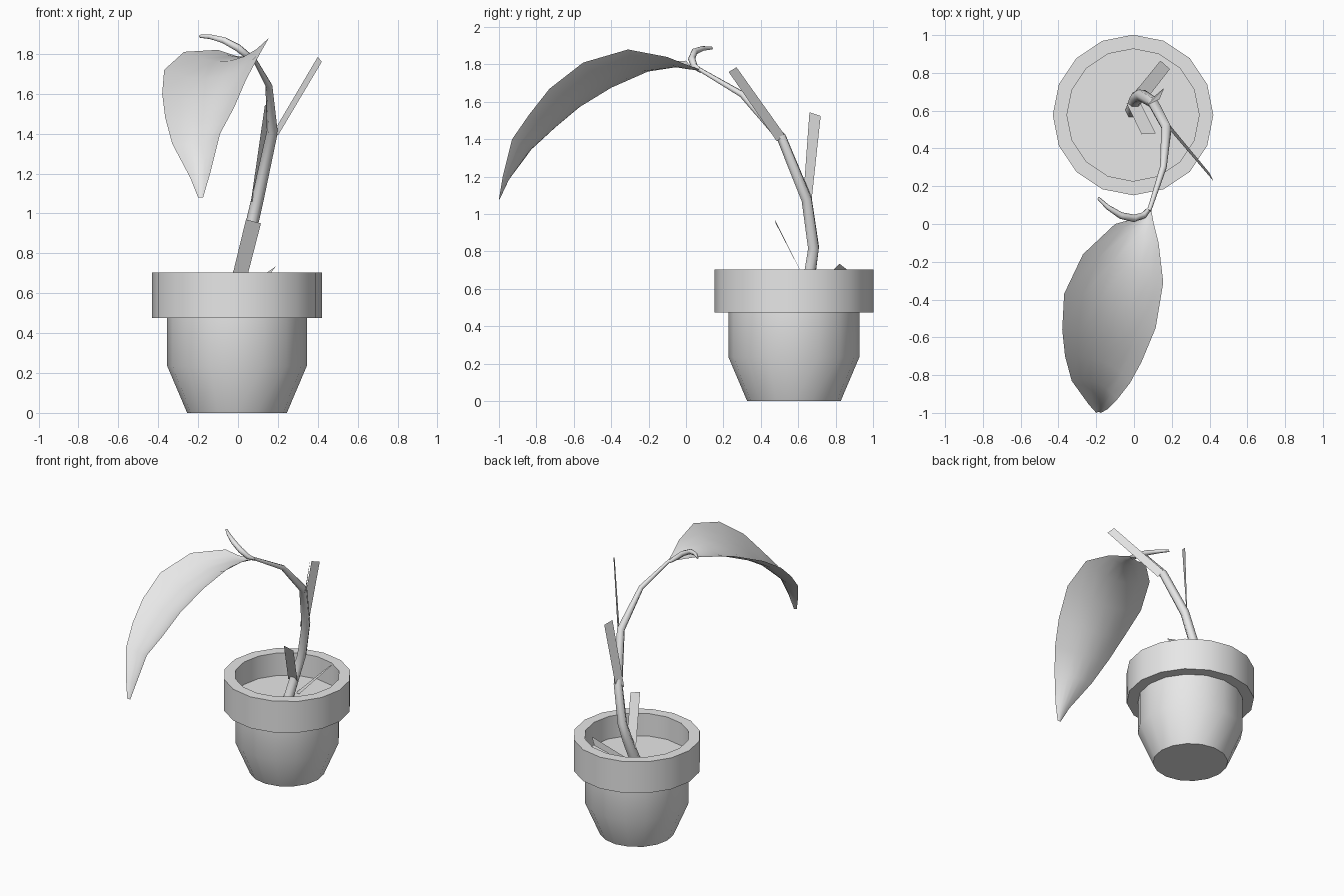
import bpy
import bmesh
import math
from mathutils import Vector

cube = bpy.data.objects.get("Cube")
if cube:
    bpy.data.objects.remove(cube, do_unlink=True)

# One plain grey for everything
grey = bpy.data.materials.new("plain_grey")
grey.use_nodes = True
grey.diffuse_color = (0.8, 0.8, 0.8, 1)
grey.node_tree.nodes["Principled BSDF"].inputs["Base Color"].default_value = grey.diffuse_color


def finish(name, bm, smooth_angle=None):
    """Turn a bmesh into a named object, optionally smooth-shaded."""
    mesh = bpy.data.meshes.new(name)
    bm.to_mesh(mesh)
    bm.free()
    mesh.materials.append(grey)
    obj = bpy.data.objects.new(name, mesh)
    bpy.context.collection.objects.link(obj)
    if smooth_angle:
        bpy.ops.object.select_all(action='DESELECT')
        obj.select_set(True)
        bpy.context.view_layer.objects.active = obj
        bpy.ops.object.shade_smooth_by_angle(angle=math.radians(smooth_angle))
    return obj


def lathe(name, profile, centre, sides, smooth_angle):
    """Revolve a radius/height profile around a vertical axis."""
    bm = bmesh.new()
    verts = [bm.verts.new((r, 0, z)) for r, z in profile]
    edges = [bm.edges.new(pair) for pair in zip(verts, verts[1:])]
    bmesh.ops.spin(bm, geom=verts + edges, cent=(0, 0, 0), axis=(0, 0, 1),
                   angle=math.tau, steps=sides)
    bmesh.ops.remove_doubles(bm, verts=bm.verts[:], dist=0.0005)
    bmesh.ops.recalc_face_normals(bm, faces=bm.faces[:])
    bmesh.ops.translate(bm, verts=bm.verts[:], vec=centre)
    return finish(name, bm, smooth_angle)


def tube(name, path, sides=6):
    """Sweep a tapering ring along (x, y, z, radius) points and cap the ends."""
    bm = bmesh.new()
    points = [Vector(p[:3]) for p in path]
    rings = []
    side = Vector((1, 0, 0))
    for i, point in enumerate(points):
        before, after = points[max(i - 1, 0)], points[min(i + 1, len(points) - 1)]
        along = (after - before).normalized()
        side = (side - along * side.dot(along)).normalized()
        up = along.cross(side)
        turns = [math.tau * k / sides for k in range(sides)]
        rings.append([bm.verts.new(point + path[i][3] * (side * math.cos(t) + up * math.sin(t)))
                      for t in turns])
    for low, high in zip(rings, rings[1:]):
        for k in range(sides):
            n = (k + 1) % sides
            bm.faces.new((low[k], low[n], high[n], high[k]))
    bm.faces.new(rings[0][::-1])
    bm.faces.new(rings[-1])
    bmesh.ops.recalc_face_normals(bm, faces=bm.faces[:])
    return finish(name, bm, 65)


def cupped_leaf(name, stations, sag, columns=6):
    """Loft between right and left edge points, dipping along the middle."""
    bm = bmesh.new()
    pairs = [(Vector(r), Vector(l)) for r, l in stations]
    mids = [(r + l) / 2 for r, l in pairs]
    rows = []
    for i, (right, left) in enumerate(pairs):
        across = left - right
        along = mids[min(i + 1, len(mids) - 1)] - mids[max(i - 1, 0)]
        down = across.cross(along).normalized()
        if down.z > 0:
            down.negate()
        row = []
        for c in range(columns + 1):
            u = c / columns
            dip = 4 * u * (1 - u) * sag * across.length
            row.append(bm.verts.new(right + across * u + down * dip))
        rows.append(row)
    for a, b in zip(rows, rows[1:]):
        for c in range(columns):
            bm.faces.new((a[c], a[c + 1], b[c + 1], b[c]))
    bmesh.ops.recalc_face_normals(bm, faces=bm.faces[:])
    if sum(f.normal.z for f in bm.faces) < 0:
        bmesh.ops.reverse_faces(bm, faces=bm.faces[:])
    return finish(name, bm, 60)


# Pot with a thick rim and a recessed soil floor
lathe("pot", [(0, 0), (0.25, 0), (0.35, 0.235), (0.35, 0.475), (0.425, 0.475),
              (0.425, 0.705), (0.35, 0.705), (0.35, 0.54), (0, 0.54)],
      (-0.005, 0.577, 0), 16, 22.8)

# Arching main stem
tube("stem", [(-0.01, 0.595, 0.52, 0.038), (0.01, 0.665, 0.7, 0.035),
              (0.04, 0.682, 0.82, 0.033), (0.1, 0.645, 1.08, 0.031),
              (0.172, 0.51, 1.41, 0.028), (0.155, 0.3, 1.64, 0.018),
              (0.08, 0.07, 1.775, 0.011)])

# Curled shoot at the stem's end
tube("curled_shoot", [(0.08, 0.08, 1.765, 0.012), (0.05, 0.045, 1.79, 0.018),
                      (0, 0.03, 1.83, 0.02), (-0.07, 0.045, 1.868, 0.018),
                      (-0.14, 0.09, 1.886, 0.013), (-0.19, 0.138, 1.888, 0.008)])

# Large drooping leaf
cupped_leaf("large_leaf", [
    ((0.09, 0.08, 1.77), (0.07, 0.07, 1.77)),
    ((0.105, 0, 1.8), (-0.01, 0.025, 1.79)),
    ((0.13, -0.1, 1.84), (-0.1, 0, 1.82)),
    ((0.155, -0.31, 1.88), (-0.27, -0.16, 1.81)),
    ((0.115, -0.55, 1.81), (-0.37, -0.37, 1.72)),
    ((0.04, -0.73, 1.67), (-0.38, -0.56, 1.6)),
    ((-0.02, -0.84, 1.53), (-0.365, -0.7, 1.48)),
    ((-0.09, -0.93, 1.4), (-0.33, -0.83, 1.35)),
    ((-0.14, -0.98, 1.2), (-0.24, -0.955, 1.18)),
    ((-0.175, -1, 1.08), (-0.2, -1, 1.08))], 0.18)

# Flat strap-like sheaths along the stem
sheaths = {
    "front_sheath": [(-0.04, 0.64, 0.64), (0.035, 0.64, 0.64),
                     (0.115, 0.48, 0.95), (0.04, 0.475, 0.97)],
    "back_sheath": [(0.05, 0.64, 0.555), (-0.01, 0.68, 0.53),
                    (0.14, 0.865, 0.7), (0.19, 0.82, 0.735)],
    "middle_sheath": [(0.065, 0.625, 1.06), (0.1, 0.67, 1.06),
                      (0.16, 0.72, 1.525), (0.135, 0.66, 1.545)],
    "upper_sheath": [(0.2, 0.485, 1.39), (0.185, 0.53, 1.42),
                     (0.4, 0.27, 1.785), (0.42, 0.228, 1.76)],
}
for name, corners in sheaths.items():
    bm = bmesh.new()
    bm.faces.new([bm.verts.new(c) for c in corners])
    finish(name, bm)
